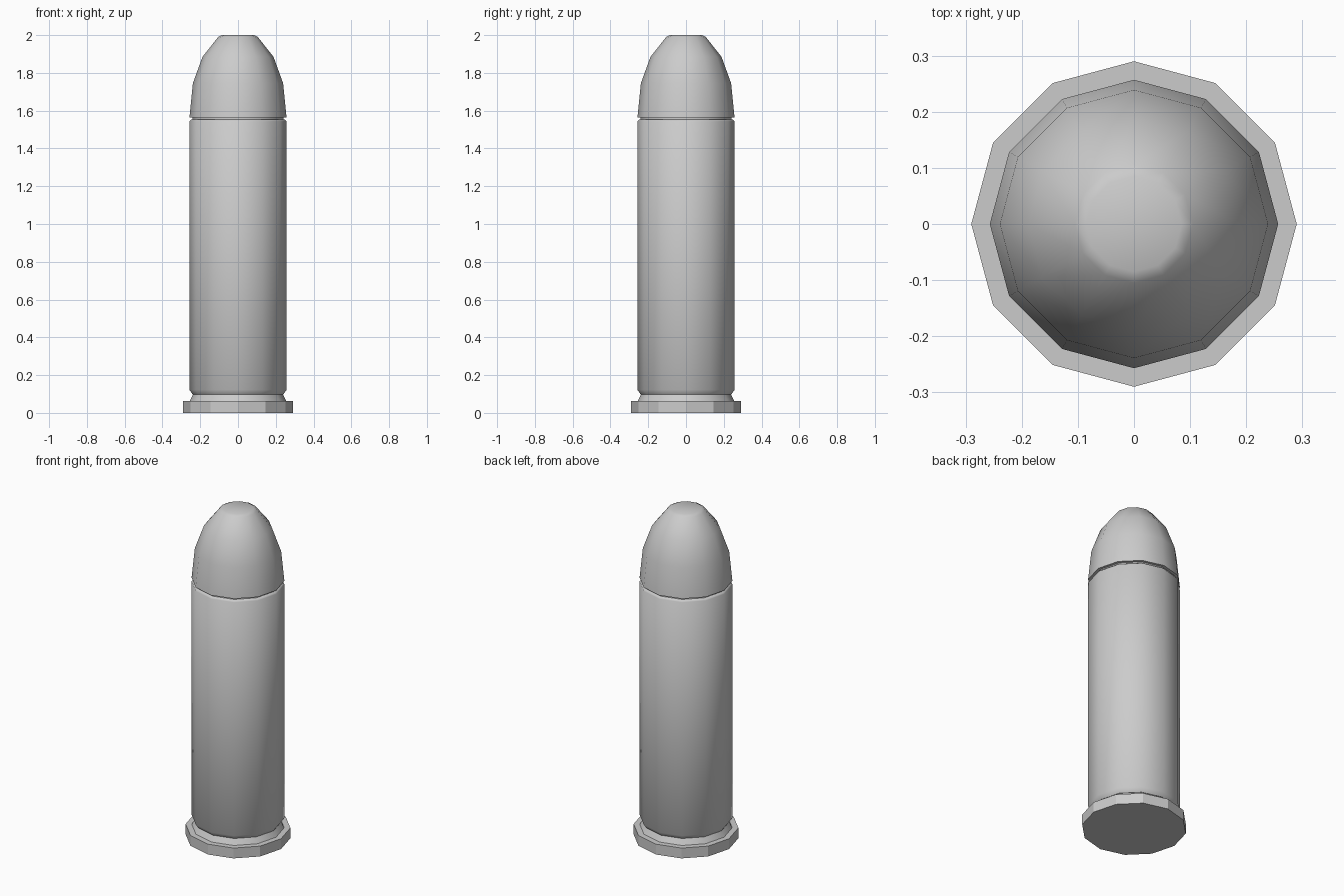
import bpy
import bmesh
import math

SIDES = 12

cube = bpy.data.objects.get("Cube")
if cube:
    bpy.data.objects.remove(cube, do_unlink=True)

grey = bpy.data.materials.new("plain grey")
grey.use_nodes = True
colour = (0.6, 0.6, 0.6, 1)
grey.diffuse_color = colour
grey.node_tree.nodes["Principled BSDF"].inputs["Base Color"].default_value = colour


def lathe(name, profile, angle):
    """Turn (radius, height) points around z and cap both ends."""
    bm = bmesh.new()
    rings = []
    for r, z in profile:
        rings.append([bm.verts.new((r * math.cos(i * math.tau / SIDES),
                                    r * math.sin(i * math.tau / SIDES), z))
                      for i in range(SIDES)])
    for low, high in zip(rings, rings[1:]):
        for i in range(SIDES):
            j = (i + 1) % SIDES
            bm.faces.new((low[i], low[j], high[j], high[i]))
    bm.faces.new(rings[0][::-1])
    bm.faces.new(rings[-1])
    mesh = bpy.data.meshes.new(name)
    bm.to_mesh(mesh)
    bm.free()
    mesh.materials.append(grey)
    obj = bpy.data.objects.new(name, mesh)
    bpy.context.collection.objects.link(obj)
    bpy.ops.object.select_all(action="DESELECT")
    obj.select_set(True)
    bpy.context.view_layer.objects.active = obj
    bpy.ops.object.shade_smooth_by_angle(angle=math.radians(angle))
    return obj


# Flat-sided base rim
lathe("base_rim", [(0.29, 0), (0.29, 0.063)], 20)

# Tapered groove above the rim
lathe("extractor_groove", [(0.256, 0.063), (0.236, 0.1)], 35)

# Long case with softened ends
lathe("case", [(0.24, 0.098), (0.257, 0.122), (0.257, 1.543), (0.248, 1.553)], 50)

# Recessed seam between case and tip
lathe("seam", [(0.24, 1.55), (0.24, 1.566)], 35)

# Rounded tip with a flat nose
lathe("tip", [(0.257, 1.565), (0.239, 1.745), (0.188, 1.885),
              (0.105, 1.99), (0.085, 2.0)], 50)
